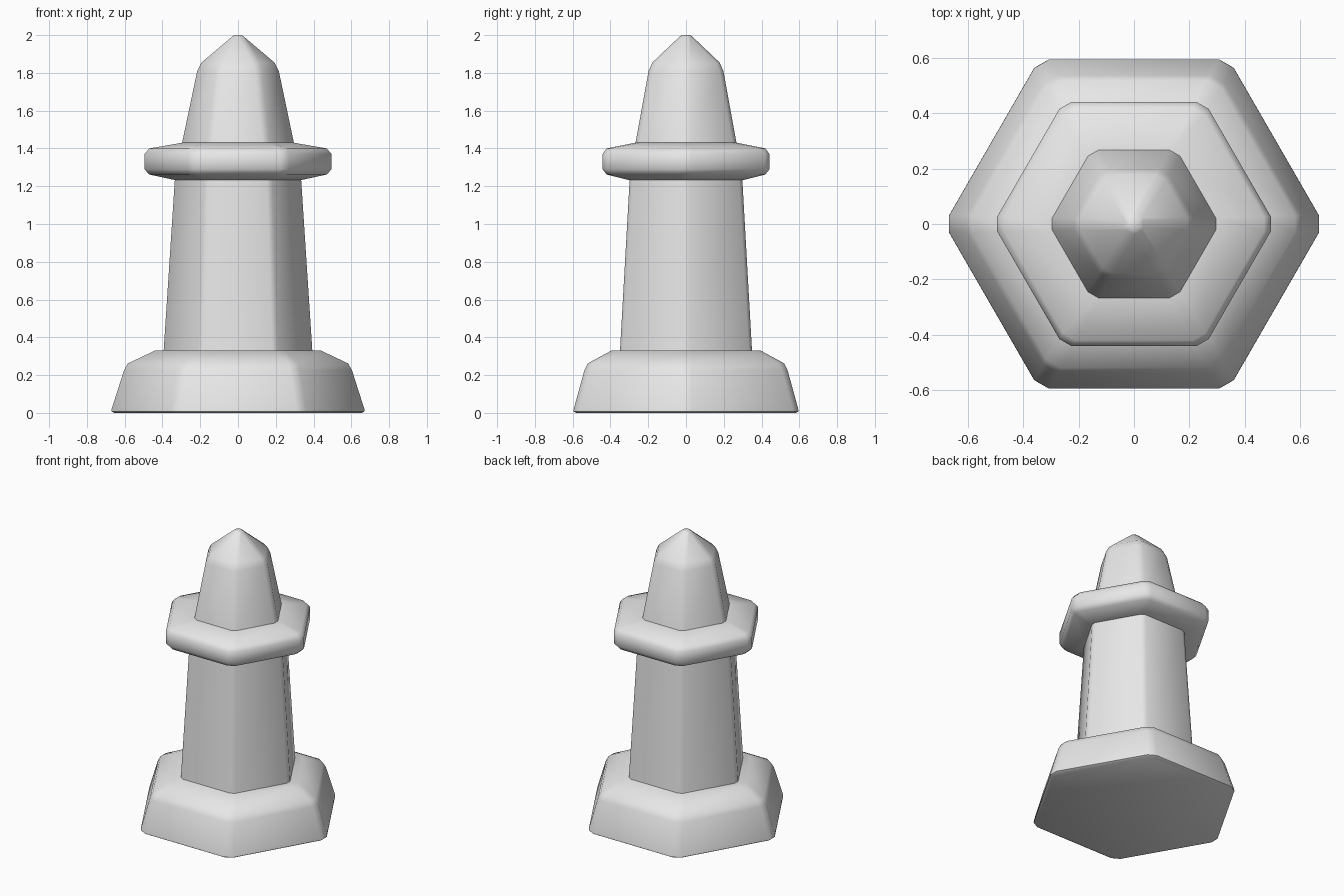
import bpy
import math
from mathutils import Vector

default = bpy.data.objects.get("Cube")
if default:
    bpy.data.objects.remove(default, do_unlink=True)

stone = bpy.data.materials.new("grey_stone")
stone.use_nodes = True
GREY = (0.8, 0.8, 0.8, 1.0)
stone.diffuse_color = GREY
stone.node_tree.nodes["Principled BSDF"].inputs["Base Color"].default_value = GREY


def hex_ring(apothem, z, chamfer):
    """Hexagon with a corner on +x and each corner cut off."""
    radius = apothem / math.cos(math.pi / 6)
    corners = [Vector((math.cos(i * math.pi / 3), math.sin(i * math.pi / 3), 0)) * radius
               for i in range(6)]
    cut = min(chamfer, radius * 0.4)
    ring = []
    for i, corner in enumerate(corners):
        for neighbour in (corners[i - 1], corners[(i + 1) % 6]):
            point = corner + (neighbour - corner).normalized() * cut
            ring.append((point.x, point.y, z))
    return ring


def hex_part(name, profile, chamfer):
    """Loft a closed hexagonal solid through (apothem, height) pairs."""
    verts = [v for apothem, z in profile for v in hex_ring(apothem, z, chamfer)]
    n = 12
    faces = [(r * n + i, r * n + (i + 1) % n, (r + 1) * n + (i + 1) % n, (r + 1) * n + i)
             for r in range(len(profile) - 1) for i in range(n)]
    faces.append(tuple(reversed(range(n))))
    faces.append(tuple(range(len(verts) - n, len(verts))))
    mesh = bpy.data.meshes.new(name)
    mesh.from_pydata(verts, [], faces)
    mesh.materials.append(stone)
    obj = bpy.data.objects.new(name, mesh)
    bpy.context.collection.objects.link(obj)
    bpy.ops.object.select_all(action='DESELECT')
    obj.select_set(True)
    bpy.context.view_layer.objects.active = obj
    bpy.ops.object.shade_smooth_by_angle(angle=math.radians(60))
    return obj


# Wide foot with a sloping shoulder
hex_part("base", [(0.582, 0), (0.595, 0.008), (0.594, 0.022), (0.538, 0.225),
                  (0.52, 0.262), (0.395, 0.33)], 0.035)

# Tapering shaft
hex_part("tower_shaft", [(0.35, 0.32), (0.298, 1.24)], 0.02)

# Overhanging gallery with softened rims
hex_part("gallery_collar", [(0.3, 1.232), (0.42, 1.262), (0.442, 1.29),
                            (0.442, 1.37), (0.42, 1.4), (0.26, 1.432)], 0.03)

# Upper room and its pointed roof
hex_part("lantern_room", [(0.268, 1.425), (0.198, 1.81), (0.178, 1.855),
                          (0.036, 1.99), (0.022, 2.0)], 0.025)
